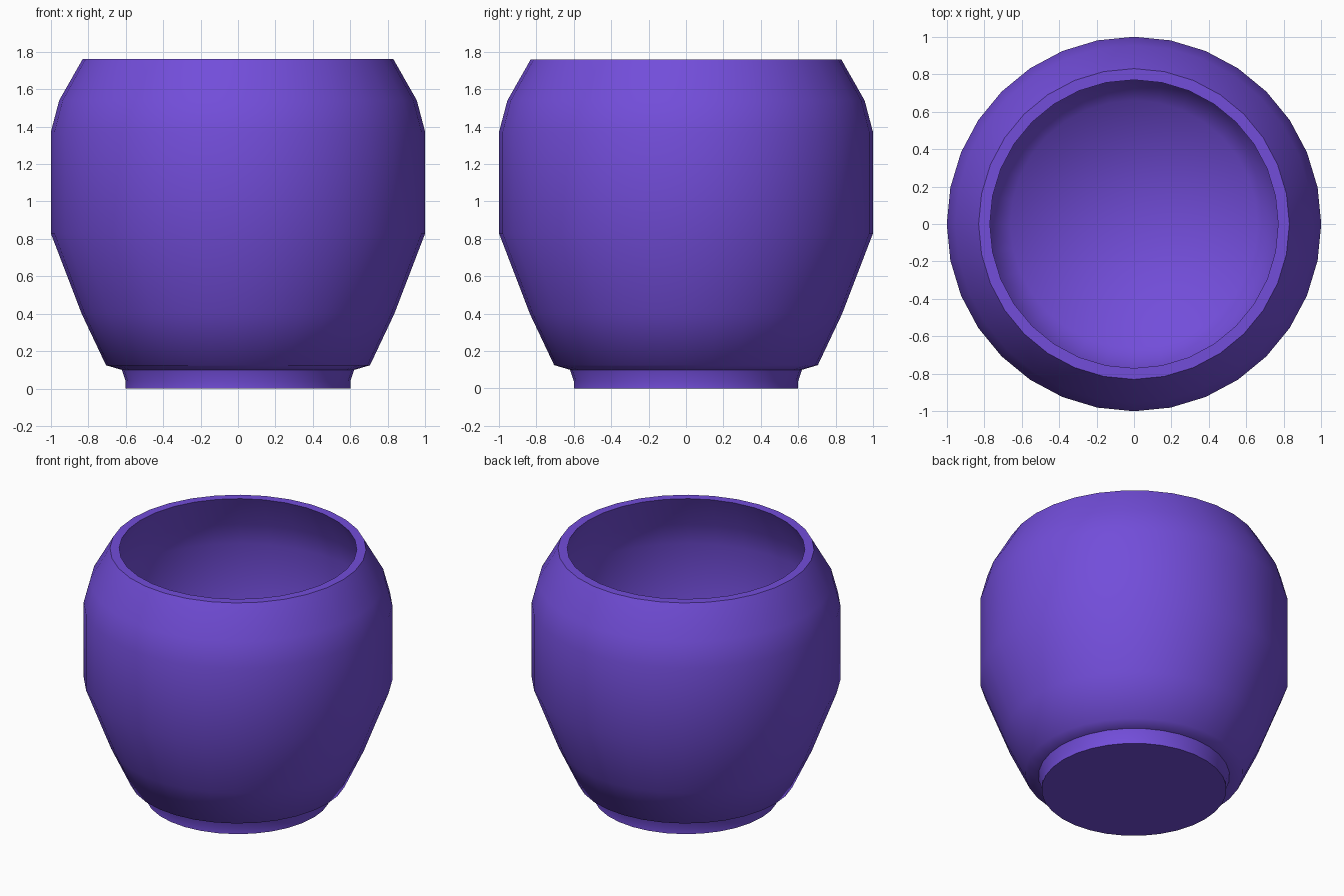
import bpy, bmesh
from math import cos, sin, pi

if "Cube" in bpy.data.objects:
    bpy.data.objects.remove(bpy.data.objects["Cube"])

SIDES = 32

# (radius, height, sharp ring) from the underside, up the outside, over the rim, down the inside
PROFILE = [
    (0.60, 0.00, True), (0.60, 0.04, False), (0.62, 0.10, True),           # foot
    (0.705, 0.125, False), (0.835, 0.40, False), (1.00, 0.83, False),      # body
    (1.00, 1.37, False), (0.955, 1.54, False),                             # shoulder
    (0.83, 1.76, True), (0.77, 1.76, True),                                # rim
    (0.895, 1.52, False), (0.94, 1.36, False), (0.94, 0.84, False),        # inner wall
    (0.78, 0.42, False), (0.66, 0.18, False),
]
FLOOR_Z = 0.17


def lathe(name, profile, floor_z):
    bm = bmesh.new()
    rings = [[bm.verts.new((r * cos(2 * pi * i / SIDES), r * sin(2 * pi * i / SIDES), z))
              for i in range(SIDES)] for r, z, _ in profile]
    centre = bm.verts.new((0, 0, floor_z))
    for i in range(SIDES):
        j = (i + 1) % SIDES
        for a, b in zip(rings, rings[1:]):
            bm.faces.new((a[i], a[j], b[j], b[i]))
        bm.faces.new((rings[-1][i], rings[-1][j], centre))
    bm.faces.new(rings[0][::-1])
    # smooth surface with hard edges at the foot and rim
    for f in bm.faces:
        f.smooth = True
    for ring, (_, _, sharp) in zip(rings, profile):
        if sharp:
            for i in range(SIDES):
                bm.edges.get((ring[i], ring[(i + 1) % SIDES])).smooth = False
    bmesh.ops.recalc_face_normals(bm, faces=bm.faces)
    mesh = bpy.data.meshes.new(name)
    bm.to_mesh(mesh)
    bm.free()
    obj = bpy.data.objects.new(name, mesh)
    bpy.context.collection.objects.link(obj)
    return obj


pot = lathe("pot", PROFILE, FLOOR_Z)
glaze = bpy.data.materials.new("purple_glaze")
glaze.diffuse_color = (0.17, 0.075, 0.70, 1)
glaze.use_nodes = True
glaze.node_tree.nodes["Principled BSDF"].inputs["Base Color"].default_value = glaze.diffuse_color
pot.data.materials.append(glaze)
